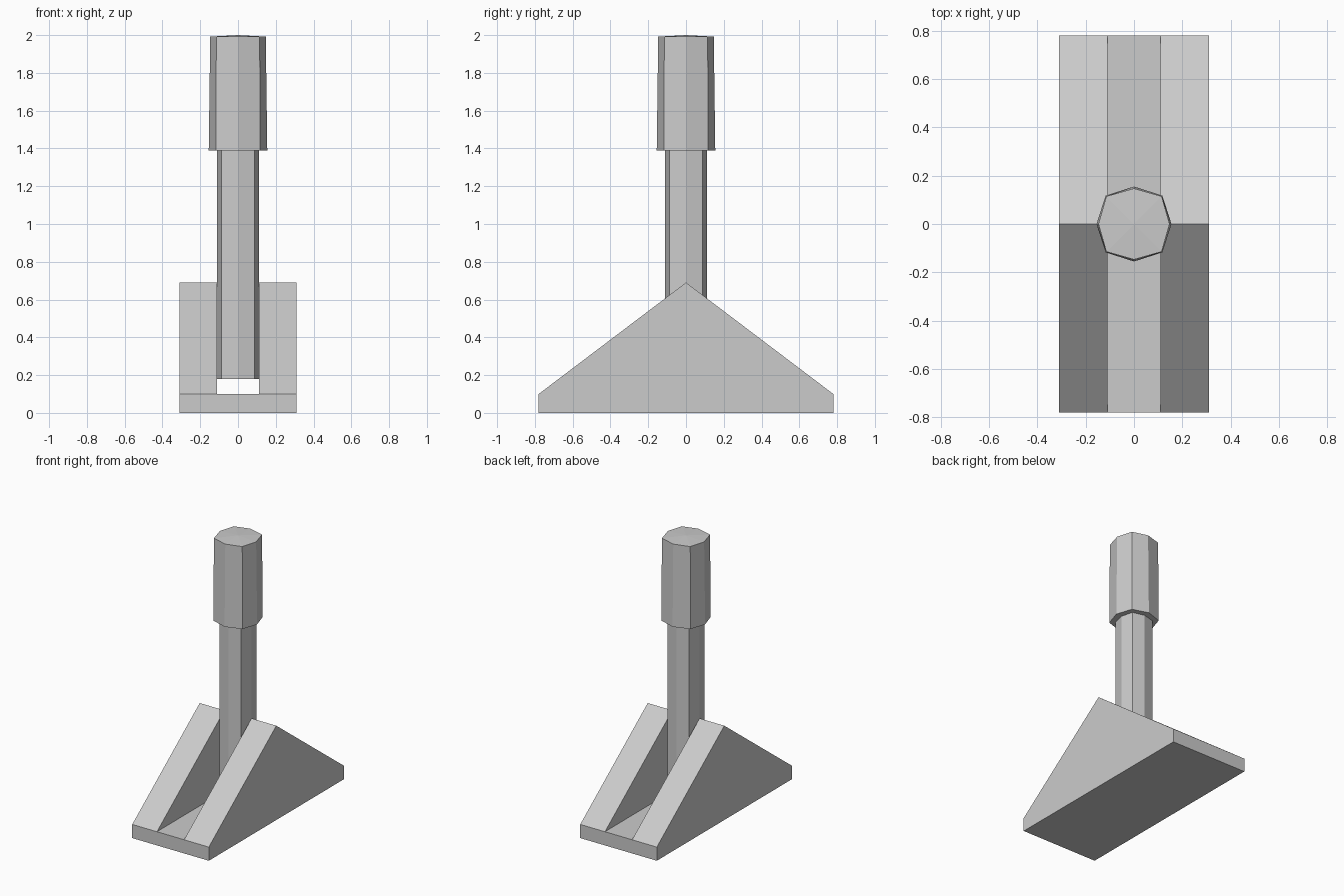
import bpy
import math

if "Cube" in bpy.data.objects:
    bpy.data.objects.remove(bpy.data.objects["Cube"])


def make_object(name, verts, faces):
    mesh = bpy.data.meshes.new(name)
    mesh.from_pydata(verts, [], faces)
    mesh.update()
    obj = bpy.data.objects.new(name, mesh)
    bpy.context.collection.objects.link(obj)
    return obj


def prism(name, profile, half_width):
    """Extrude a counter-clockwise (y, z) profile along x."""
    n = len(profile)
    verts = [(x, y, z) for x in (-half_width, half_width) for y, z in profile]
    faces = [tuple(reversed(range(n))), tuple(range(n, 2 * n))]
    faces += [(i, (i + 1) % n, n + (i + 1) % n, n + i) for i in range(n)]
    return make_object(name, verts, faces)


def column(name, rings, apex=None):
    """Eight-sided column; rings are (z, axis radius, diagonal radius)."""
    verts = []
    for z, r_axis, r_diag in rings:
        for i in range(8):
            r, a = (r_diag if i % 2 else r_axis), i * math.pi / 4
            verts.append((r * math.cos(a), r * math.sin(a), z))
    faces = [tuple(reversed(range(8)))]
    for k in range(len(rings) - 1):
        b = 8 * k
        faces += [(b + i, b + (i + 1) % 8, b + 8 + (i + 1) % 8, b + 8 + i)
                  for i in range(8)]
    t = 8 * (len(rings) - 1)
    if apex is None:
        faces.append(tuple(range(t, t + 8)))
    else:
        verts.append((0, 0, apex))
        faces += [(t + i, t + (i + 1) % 8, t + 8) for i in range(8)]
    return make_object(name, verts, faces)


# Wedge-shaped foot with an open channel along y
base = prism("base", [(-0.78, 0), (0.78, 0), (0.78, 0.10),
                      (0, 0.69), (-0.78, 0.10)], 0.31)
cutter = prism("channel_cutter", [(-1, 0.10), (1, 0.10), (1, 1), (-1, 1)], 0.11)
cutter.hide_render = True
cutter.hide_set(True)
cut = base.modifiers.new("channel", 'BOOLEAN')
cut.operation = 'DIFFERENCE'
cut.solver = 'EXACT'
cut.object = cutter

# Lever shaft, hanging just above the channel floor
column("lever_shaft", [(0.18, 0.11, 0.124), (1.40, 0.11, 0.124)])

# Slightly tapered grip with a shallow domed top
column("lever_grip", [(1.39, 0.155, 0.166), (1.992, 0.147, 0.162)], apex=2.0)
